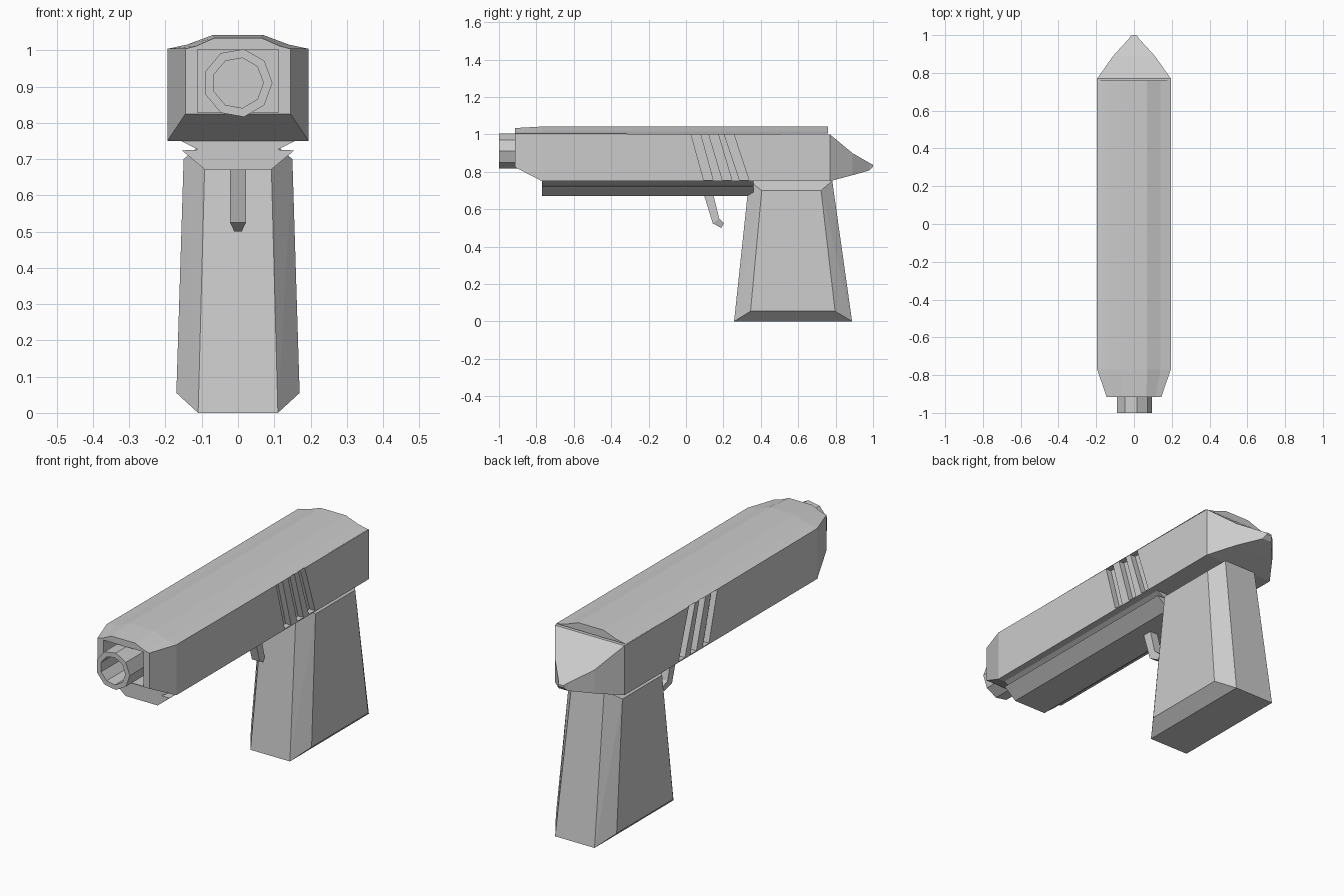
import bpy, bmesh
from math import cos, sin, tau

if "Cube" in bpy.data.objects:
    bpy.data.objects.remove(bpy.data.objects["Cube"])


def finish(name, bm):
    bmesh.ops.recalc_face_normals(bm, faces=bm.faces)
    me = bpy.data.meshes.new(name)
    bm.to_mesh(me)
    bm.free()
    ob = bpy.data.objects.new(name, me)
    bpy.context.collection.objects.link(ob)
    return ob


def loft(name, sections):
    """Skin closed sections of equal point count and cap both ends."""
    bm = bmesh.new()
    rings = [[bm.verts.new(p) for p in s] for s in sections]
    n = len(rings[0])
    for a, b in zip(rings, rings[1:]):
        for i in range(n):
            j = (i + 1) % n
            bm.faces.new((a[i], a[j], b[j], b[i]))
    bm.faces.new(rings[0])
    bm.faces.new(rings[-1])
    return finish(name, bm)


def hull(name, points):
    bm = bmesh.new()
    for p in points:
        bm.verts.new(p)
    bmesh.ops.convex_hull(bm, input=bm.verts)
    bmesh.ops.dissolve_limit(bm, angle_limit=0.01, verts=bm.verts, edges=bm.edges)
    return finish(name, bm)


def mirrored(half, y):
    """Half outline of (x, z) points -> symmetric section at y."""
    return [(x, y, z) for x, z in half] + [(-x, y, z) for x, z in reversed(half)]


def cut(target, cutter):
    mod = target.modifiers.new("cut", 'BOOLEAN')
    mod.operation, mod.solver, mod.object = 'DIFFERENCE', 'EXACT', cutter
    cutter.hide_render = True
    bpy.context.view_layer.objects.active = target
    bpy.ops.object.modifier_apply(modifier=mod.name)
    bpy.data.objects.remove(cutter)


# Slide body: (y, half width, bottom, top)
slide = loft("slide", [mirrored([(w, zb), (w, zt)], y) for y, w, zb, zt in [
    (-0.915, 0.145, 0.825, 1.005), (-0.77, 0.195, 0.75, 1.005),
    (0.77, 0.195, 0.75, 1.0), (0.89, 0.11, 0.782, 0.9),
    (0.982, 0.026, 0.808, 0.847), (1.0, 0.014, 0.828, 0.838)]])

# Muzzle recess
cut(slide, hull("recess_cutter", [(x, y, z) for x in (-0.112, 0.112)
                                  for y in (-1.0, -0.5) for z in (0.828, 1.002)]))

# Slanted grip grooves on both sides
for side in (-1, 1):
    for top, bottom in [(0.027, 0.095), (0.122, 0.195), (0.205, 0.287)]:
        cut(slide, hull("groove_cutter", [
            (side * x, y + d, z) for x in (0.165, 0.25) for d in (0, 0.05)
            for y, z in ((top, 1.002), (bottom, 0.755))]))

# Raised top rib
loft("slide_top", [mirrored(h, y) for y, h in [
    (-0.915, [(0.145, 1.004), (0.115, 1.012), (0.065, 1.034)]),
    (-0.77, [(0.195, 1.004), (0.14, 1.016), (0.07, 1.042)]),
    (0.76, [(0.195, 1.004), (0.14, 1.016), (0.07, 1.042)])]])

# Nine-sided hollow barrel
loft("barrel", [[(r * cos(tau * i / 9), y, 0.91 + r * sin(tau * i / 9)) for i in range(9)]
                for y, r in [(-0.49, 0.095), (-1.0, 0.095), (-1.0, 0.07), (-0.6, 0.07)]])

# Under-rail with side notches
rail = [(0.16, 0.751), (0.11, 0.726), (0.155, 0.724), (0.09, 0.67)]
loft("under_rail", [mirrored(rail, y) for y in (-0.77, 0.36)])

# Trigger: (front y, front z, back y, back z, half width)
loft("trigger", [[(-w, y0, z0), (w, y0, z0), (w, y1, z1), (-w, y1, z1)]
                 for y0, z0, y1, z1, w in [
    (0.095, 0.68, 0.145, 0.68, 0.022), (0.143, 0.525, 0.178, 0.55, 0.022),
    (0.188, 0.5, 0.203, 0.525, 0.01)]])

# Handle with bevelled corners, flared to the base
hull("handle", [(s * x, y, z) for s in (-1, 1) for x, y, z in [
    (0.11, 0.257, 0), (0.11, 0.888, 0), (0.17, 0.345, 0.055), (0.17, 0.797, 0.055),
    (0.15, 0.405, 0.7), (0.15, 0.722, 0.7), (0.09, 0.337, 0.752), (0.09, 0.782, 0.752)]])
